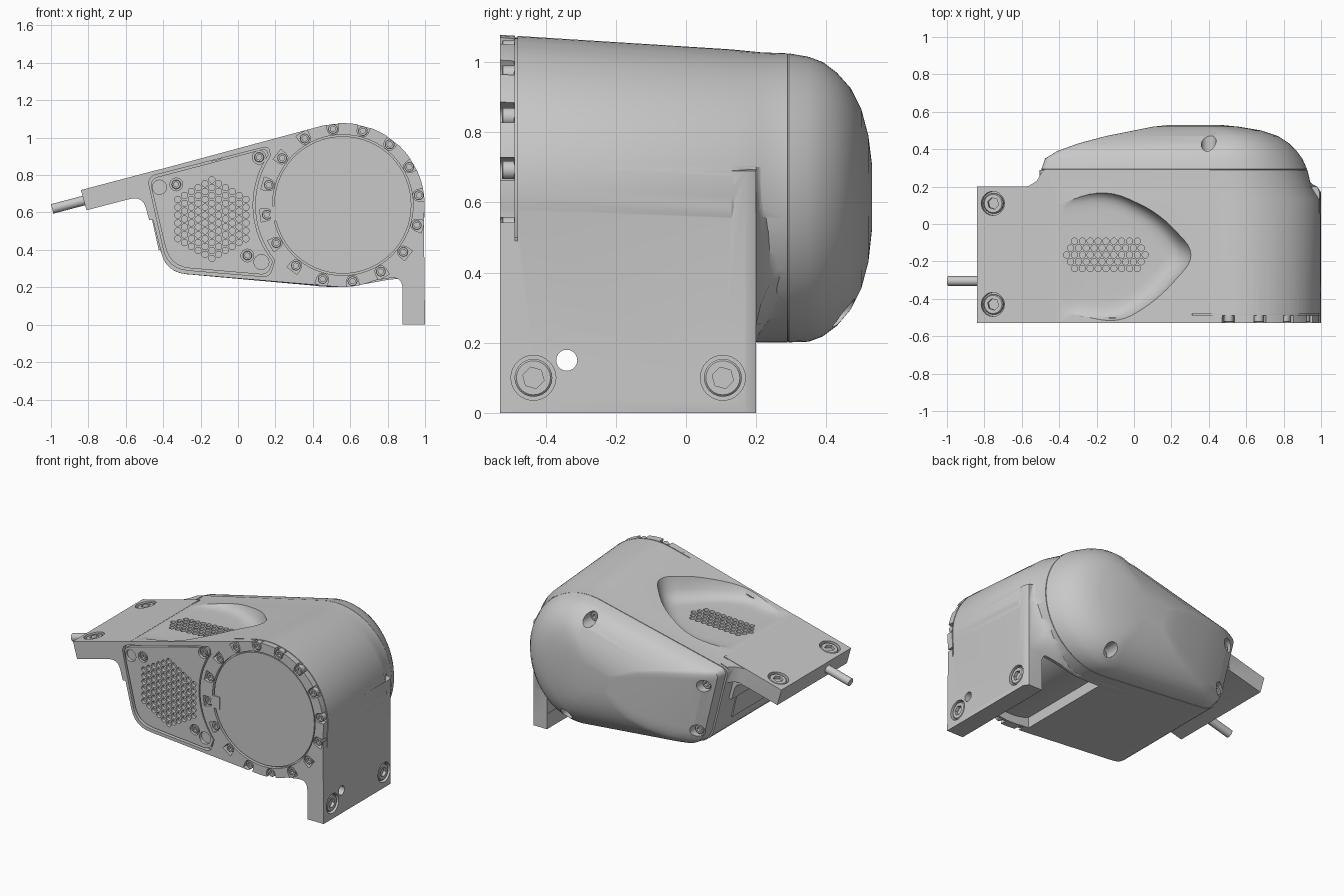
import bpy, bmesh
from math import sin, cos, pi, radians
from mathutils import Vector

if bpy.data.objects.get("Cube"):
    bpy.data.objects.remove(bpy.data.objects["Cube"], do_unlink=True)

gray = bpy.data.materials.new("light gray")
gray.use_nodes = True
gray.diffuse_color = (0.58, 0.58, 0.58, 1)
gray.node_tree.nodes["Principled BSDF"].inputs["Base Color"].default_value = gray.diffuse_color

FRONT, SLOPE = -0.53, 0.264
HUB = Vector((0.56, FRONT, 0.64))
TILT = Vector((-SLOPE, 0, 1)).normalized()
Y = Vector((0, 1, 0))
X = Vector((1, 0, 0))


def make(name, lofts):
    """One object from several capped lofts, each a list of point rings."""
    bm = bmesh.new()
    for rings in lofts:
        rows = [[bm.verts.new(p) for p in ring] for ring in rings]
        n = len(rows[0])
        for a, b in zip(rows, rows[1:]):
            for i in range(n):
                j = (i + 1) % n
                bm.faces.new((a[i], a[j], b[j], b[i]))
        bm.faces.new(rows[0])
        bm.faces.new(rows[-1])
    bmesh.ops.recalc_face_normals(bm, faces=bm.faces)
    mesh = bpy.data.meshes.new(name)
    bm.to_mesh(mesh)
    bm.free()
    mesh.materials.append(gray)
    ob = bpy.data.objects.new(name, mesh)
    bpy.context.collection.objects.link(ob)
    return ob


def turned(p, axis, steps, n=24):
    """Rings about an axis; each step is (height, radius, is_hexagon)."""
    axis = Vector(axis).normalized()
    u = axis.orthogonal().normalized()
    v = axis.cross(u)
    rings = []
    for h, r, hexed in steps:
        ring = []
        for i in range(n):
            a = 2 * pi * i / n
            k = r * cos(pi / 6) / cos(a % (pi / 3) - pi / 6) if hexed else r
            ring.append(Vector(p) + axis * h + (u * cos(a) + v * sin(a)) * k)
        rings.append(ring)
    return rings


def rod(p, axis, r, h0, h1, n=24):
    return turned(p, axis, [(h0, r, False), (h1, r, False)], n)


def screw(p, axis, r, depth=0.03):
    """Socket head whose top sits at p."""
    s = r * 0.58
    return turned(p, axis, [(-depth, r, False), (-0.1 * r, r, False), (0, r * 0.9, False),
                            (0, s, True), (-0.02, s, True)])


def rounded(pts, steps=6):
    """Outline with softened corners; each point is (a, b, corner size)."""
    out = []
    for i, (a, b, r) in enumerate(pts):
        p = Vector((a, b))
        if not r:
            out.append(p)
            continue
        q0 = p + (Vector(pts[i - 1][:2]) - p).normalized() * r
        q1 = p + (Vector(pts[(i + 1) % len(pts)][:2]) - p).normalized() * r
        for k in range(steps + 1):
            t = k / steps
            out.append(q0 * (1 - t) ** 2 + p * 2 * t * (1 - t) + q1 * t * t)
    return out


def arc(cx, cz, r, a0, a1, n):
    return [(cx + r * cos(radians(a0 + (a1 - a0) * i / n)),
             cz + r * sin(radians(a0 + (a1 - a0) * i / n)), 0) for i in range(n + 1)]


def at_y(outline, y):
    return [Vector((p[0], y, p[1])) for p in outline]


def prism(outline, y0, y1):
    return [at_y(outline, y0), at_y(outline, y1)]


def combine(target, tool, how="DIFFERENCE"):
    mod = target.modifiers.new("shape", "BOOLEAN")
    mod.operation, mod.object, mod.solver = how, tool, "EXACT"
    bpy.context.view_layer.objects.active = target
    bpy.ops.object.modifier_apply(modifier=mod.name)
    bpy.data.objects.remove(tool, do_unlink=True)


def top_z(x):
    return 0.72 + SLOPE * (x + 0.84)


def basin_z(x):
    return top_z(-0.41) + 0.05 * (x + 0.41)


# Housing: teardrop barrel whose crown drops toward the rear
def teardrop(cx, cz, r, a1, corner):
    return rounded(arc(cx, cz, r, -95, a1, 48)
                   + [(-0.515, corner, 0.05), (-0.385, 0.28, 0.11)])


front = teardrop(0.56, 0.64, 0.438, 104.8, 0.804)
rear = teardrop(0.515, 0.613, 0.412, 103, 0.80)
mid = [Vector((p[0], p[1] - 0.042 * min(1, max(0, p[0] + 0.2)) / 0.75 * (p[1] - 0.2) / 0.88))
       for p in front]
neck = [m.lerp(Vector(r[:2]), 0.75) for m, r in zip(mid, rear)]
body = make("housing", [[at_y(front, FRONT), at_y(mid, 0.13), at_y(neck, 0.215), at_y(rear, 0.29)]])

# Sloping mounting plate, its rear gusset, and right mounting leg
plate = rounded([(-0.84, 0.72, 0), (-0.81, 0.612, 0), (-0.51, 0.69, 0.07), (-0.475, 0.56, 0),
                 (-0.44, 0.56, 0), (-0.42, 0.7, 0), (-0.42, top_z(-0.42), 0)])
combine(body, make("plate", [prism(plate, FRONT, 0.2)]), "UNION")
gusset = [at_y([(x, top_z(x) - 0.004), (x, top_z(x) - 0.105), (-0.45, 0.70), (-0.45, top_z(-0.46))], y)
          for x, y in [(-0.61, 0.19), (-0.56, 0.205), (-0.52, 0.23), (-0.495, 0.275)]]
combine(body, make("gusset", [gusset]), "UNION")
leg = rounded([(0.88, 0, 0), (1, 0, 0), (0.992, 0.69, 0), (0.9, 0.7, 0),
               (0.7, 0.5, 0), (0.72, 0.235, 0), (0.88, 0.26, 0.07)])
leg_back = [(min(p[0], 0.98), p[1]) for p in leg]
combine(body, make("leg", [[at_y(leg, FRONT), at_y(leg, 0.17), at_y(leg_back, 0.2)]]), "UNION")

# Hollow under the barrel beside the leg
hollow = arc(0.56, 0.64, 0.385, -112, -34, 24) + [(0.882, 0.1, 0), (0.416, 0.1, 0)]
combine(body, make("hollow", [prism(hollow, -0.475, 0.195)]))

# Curved web blending the back of the leg into the rear
web0 = [(0.43, 0.205), (0.60, 0.203), (0.80, 0.24), (0.90, 0.25), (0.978, 0.25),
        (0.978, 0.56), (0.95, 0.70), (0.6, 0.6)]
web1 = [(0.43, 0.22), (0.60, 0.225), (0.74, 0.28), (0.80, 0.33), (0.86, 0.41),
        (0.91, 0.56), (0.90, 0.70), (0.6, 0.6)]
web = [at_y([Vector(a).lerp(Vector(b), t) for a, b in zip(web0, web1)], y)
       for t, y in [(0, 0.18), (0, 0.2), (0.4, 0.215), (0.75, 0.24), (1, 0.285)]]
combine(body, make("web", [web]), "UNION")

# Scooped basin in the top
scoop = rounded([(-0.40, 0.12, 0.08), (-0.15, 0.20, 0.14), (0.14, 0.06, 0.12),
                 (0.345, -0.165, 0.11), (0.12, -0.41, 0.12), (-0.08, -0.53, 0.1),
                 (-0.40, -0.47, 0.08)])
rings = []
for t, s in [(0, 0.7), (0.04, 0.8), (0.16, 0.88), (0.45, 0.95), (1, 1), (1.4, 1.02)]:
    ring = []
    for p in scoop:
        x, y = -0.15 + (p[0] + 0.15) * s, -0.165 + (p[1] + 0.165) * s
        ring.append(Vector((x, y, basin_z(x) + t * (top_z(x) - basin_z(x)))))
    rings.append(ring)
combine(body, make("scoop", [rings]))

# Grille holes in the basin
holes = []
for row, count in zip(range(-2, 3), (9, 10, 11, 10, 9)):
    for i in range(count):
        x = -0.15 + (i - (count - 1) / 2) * 0.042
        holes.append(rod((x, -0.165 + row * 0.0365, basin_z(x)),
                         (0, 0, 1), 0.017, -0.03, 0.04, 12))
combine(body, make("basin_holes", holes))


# Front panel pocket and insert
def panel_outline(g):
    return rounded([(-0.485 + g, 0.79 - g, 0.05), (0.165 - g, 0.955 - g, 0.03)]
                   + arc(0.56, 0.64, 0.468 + g, 146, 219, 20)
                   + [(0.17 - g, 0.255 + g, 0.04), (-0.375 + g, 0.30 + g, 0.11)])


combine(body, make("pocket", [prism(panel_outline(0), -0.56, -0.5)]))
panel = make("front_panel", [prism(panel_outline(0.011), -0.525, -0.495)])
holes = []
for c in range(-5, 6):
    count = 11 - abs(c)
    for i in range(count):
        p = (-0.14 + c * 0.0365, -0.525, 0.565 + (i - (count - 1) / 2) * 0.042)
        holes.append(rod(p, Y, 0.017, -0.02, 0.022, 12))
combine(panel, make("panel_holes", holes))
panel_screws = [(0.113, 0.895, 0.036), (-0.33, 0.75, 0.034), (0.05, 0.37, 0.034)]
bores = panel_screws + [(-0.42, 0.735, 0.038), (0.125, 0.335, 0.04)]
combine(panel, make("panel_bores", [rod((x, -0.525, z), Y, r, -0.02, 0.022) for x, z, r in bores]))
make("panel_screws", [screw((x, -0.522, z), -Y, r * 0.72, 0.025) for x, z, r in panel_screws])

# Round cover with its key tab
combine(body, make("cover_recess", [rod(HUB, Y, 0.376, -0.02, 0.025, 64)]))
make("round_cover", [rod(HUB, Y, 0.367, 0.006, 0.04, 64)])
tab = [(0.175, 0.555), (0.235, 0.555), (0.235, 0.635), (0.175, 0.635)]
make("key_tab", [prism(tab, FRONT, -0.5)])

# Scalloped seats and bolts around the cover, with a parting groove behind
seats, bolts = [], []
for i in range(16):
    a = radians(7.3 + 22.5 * i)
    out, side = Vector((cos(a), 0, sin(a))), Vector((-sin(a), 0, cos(a)))
    p = HUB + out * 0.41
    shape = [p + out * 0.031 * cos(t) + side * 0.031 * sin(t)
             for t in [pi / 2 + pi * k / 8 for k in range(9)]]
    shape += [p + out * 0.034 - side * 0.034, p + out * 0.034 + side * 0.034]
    seats.append([[q - Y * 0.02 for q in shape], [q + Y * 0.04 for q in shape]])
    bolts.append(screw(p + Y * 0.005, -Y, 0.026, 0.036))
combine(body, make("seats", seats))
make("cover_bolts", bolts)
groove = arc(0.56, 0.64, 0.46, -19, 125, 48) + arc(0.56, 0.64, 0.43, 125, -19, 48)
combine(body, make("groove", [prism(groove, -0.487, -0.481)]))

# Large mounting bolts, counterbored into plate and leg
mounts = [(Vector((-0.755, y, top_z(-0.755))), TILT) for y in (0.11, -0.43)]
mounts += [(Vector((1, y, 0.1)), X) for y in (0.105, -0.435)]
combine(body, make("mount_bores", [rod(p, d, 0.064, -0.03, 0.03, 32) for p, d in mounts]))
make("mount_bolts", [screw(p - d * 0.006, d, 0.054, 0.03) for p, d in mounts])
combine(body, make("leg_hole", [rod((1, -0.34, 0.15), X, 0.03, -0.2, 0.05)]))

# Domed rear cap, each row is y, x range, z range
left, right = min(p[0] for p in rear), max(p[0] for p in rear)
low, high = min(p[1] for p in rear), max(p[1] for p in rear)
rows = [(0.287, -0.492, 0.92, 0.206, 1.02), (0.293, -0.495, 0.925, 0.201, 1.025),
        (0.35, -0.475, 0.90, 0.203, 1.015), (0.39, -0.41, 0.87, 0.218, 1.0),
        (0.43, -0.30, 0.83, 0.248, 0.97), (0.47, -0.15, 0.77, 0.295, 0.925),
        (0.50, 0.0, 0.68, 0.355, 0.865), (0.52, 0.10, 0.56, 0.43, 0.79),
        (0.53, 0.19, 0.46, 0.52, 0.71)]
rings = [[Vector((x0 + (p[0] - left) / (right - left) * (x1 - x0), y,
                  z0 + (p[1] - low) / (high - low) * (z1 - z0))) for p in rear]
         for y, x0, x1, z0, z1 in rows]
cap = make("rear_cap", [rings])
cap_screws = [(0.4, 0.36, 0.945), (0.56, 0.36, 0.285), (-0.40, 0.33, 0.70), (-0.345, 0.33, 0.385)]
combine(cap, make("cap_bores", [rod(p, Y, 0.04, 0, 0.3) for p in cap_screws]))
make("cap_screws", [screw(Vector(p) + Y * 0.025, Y, 0.03) for p in cap_screws])

# Side cover plate under the mounting plate
side = [(-0.468, 0.60), (-0.424, 0.40), (-0.412, 0.40), (-0.456, 0.60)]
make("side_cover", [prism(side, -0.25, 0.12)])

# Cable stub
make("cable", [rod((-0.82, -0.305, 0.665), (-1, 0, -SLOPE), 0.026, 0, 0.18)])

# Smooth shading with crisp edges
for ob in bpy.context.scene.objects:
    ob.select_set(ob.type == "MESH")
bpy.context.view_layer.objects.active = body
bpy.ops.object.shade_smooth_by_angle(angle=radians(32))
